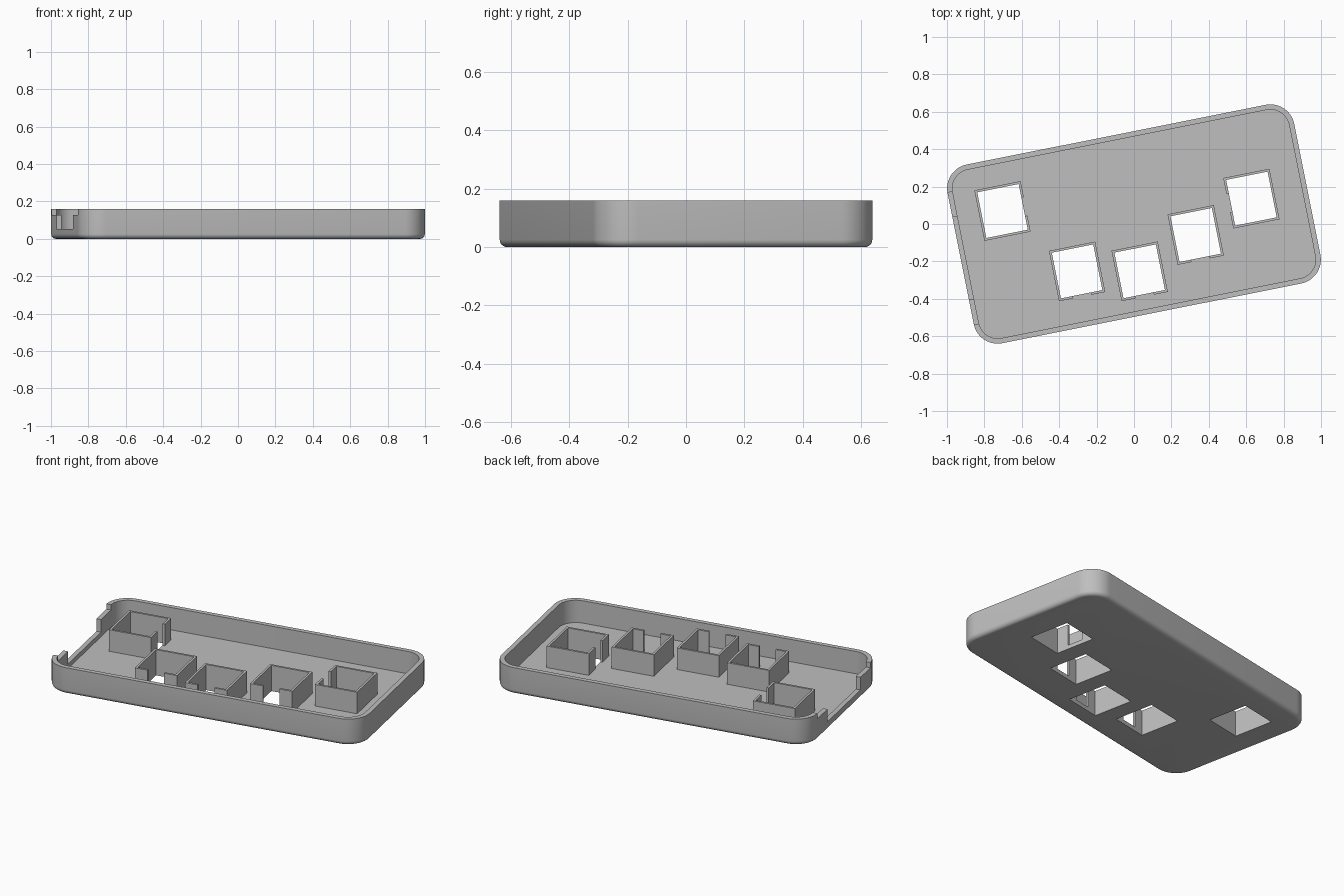
import bpy, bmesh, math
from mathutils import Matrix

if "Cube" in bpy.data.objects:
    bpy.data.objects.remove(bpy.data.objects["Cube"])

TILT = Matrix.Rotation(math.radians(11.3), 4, 'Z')   # whole tray is turned on the ground
HX, HY, R = 0.945, 0.487, 0.13                       # half sizes and corner radius
H, WALL, FLOOR, FILLET = 0.16, 0.028, 0.025, 0.025
BW, BH, BT, BTOP = 0.252, 0.275, 0.013, 0.155        # socket outer size, wall, top

grey = bpy.data.materials.new("plastic_grey")
grey.diffuse_color = (0.52, 0.52, 0.52, 1)
grey.use_nodes = True
grey.node_tree.nodes["Principled BSDF"].inputs["Base Color"].default_value = grey.diffuse_color


def finish(bm, name, tilt=True):
    bmesh.ops.recalc_face_normals(bm, faces=bm.faces)
    if tilt:
        bm.transform(TILT)
    me = bpy.data.meshes.new(name)
    bm.to_mesh(me)
    bm.free()
    me.materials.append(grey)
    ob = bpy.data.objects.new(name, me)
    bpy.context.collection.objects.link(ob)
    return ob


def add_box(bm, x0, x1, y0, y1, z0, z1):
    m = Matrix.Translation(((x0 + x1) / 2, (y0 + y1) / 2, (z0 + z1) / 2))
    m = m @ Matrix.Diagonal((x1 - x0, y1 - y0, z1 - z0, 1))
    bmesh.ops.create_cube(bm, size=1, matrix=m)


def ring(bm, inset, z, seg=12):
    """Rounded rectangle loop, shrunk by inset."""
    r, verts = R - inset, []
    for k, (sx, sy) in enumerate([(1, 1), (-1, 1), (-1, -1), (1, -1)]):
        for i in range(seg + 1):
            a = math.pi / 2 * (k + i / seg)
            verts.append(bm.verts.new((sx * (HX - R) + r * math.cos(a),
                                       sy * (HY - R) + r * math.sin(a), z)))
    return verts


# Tray: filleted bottom edge, outer wall, rim, inner wall and floor
bm = bmesh.new()
profile = []
for i in range(7):
    a = math.pi / 2 * i / 6
    profile.append((FILLET * (1 - math.sin(a)), FILLET * (1 - math.cos(a))))
profile += [(0, H), (WALL, H), (WALL, FLOOR)]
rings = [ring(bm, d, z) for d, z in profile]
for lo, hi in zip(rings, rings[1:]):
    for i in range(len(lo)):
        j = (i + 1) % len(lo)
        bm.faces.new((lo[i], lo[j], hi[j], hi[i]))
bm.faces.new(rings[0][::-1])
bm.faces.new(rings[-1])
tray = finish(bm, "tray")

# Sockets: centre and the side that holds the wire gap
sockets = [(-0.676, 0.206, "right"), (-0.348, -0.189, "front"), (-0.02, -0.254, "front"),
           (0.312, -0.122, "front"), (0.642, 0.01, "left")]

cutters = []
for cx, cy, _ in sockets:
    bm = bmesh.new()
    w, h = BW / 2 - BT, BH / 2 - BT
    add_box(bm, cx - w, cx + w, cy - h, cy + h, -0.1, 0.1)
    cutters.append(finish(bm, "hole_cutter"))
# Stepped notch in the left wall
for half, z in ((0.36, 0.128), (0.225, 0.052)):
    bm = bmesh.new()
    add_box(bm, -HX - 0.05, -HX + WALL + 0.02, -half, half, z, 0.3)
    cutters.append(finish(bm, "notch_cutter"))

for c in cutters:
    mod = tray.modifiers.new("cut", 'BOOLEAN')
    mod.operation, mod.solver, mod.object = 'DIFFERENCE', 'EXACT', c
bpy.context.view_layer.objects.active = tray
tray.select_set(True)
for mod in list(tray.modifiers):
    bpy.ops.object.modifier_apply(modifier=mod.name)
for c in cutters:
    bpy.data.objects.remove(c)
bpy.ops.object.shade_smooth_by_angle(angle=math.radians(30))

# Socket walls, with one side split in two around the gap
GAP = 0.05
for n, (cx, cy, side) in enumerate(sockets, 1):
    bm = bmesh.new()
    w, h = BW / 2, BH / 2
    for s, name in ((-1, "front"), (1, "back")):
        y0, y1 = sorted((cy + s * h, cy + s * (h - BT)))
        spans = [(-w, -GAP), (GAP, w)] if name == side else [(-w, w)]
        for a, b in spans:
            add_box(bm, cx + a, cx + b, y0, y1, FLOOR, BTOP)
    for s, name in ((-1, "left"), (1, "right")):
        x0, x1 = sorted((cx + s * w, cx + s * (w - BT)))
        e = h - BT
        spans = [(-e, -GAP), (GAP, e)] if name == side else [(-e, e)]
        for a, b in spans:
            add_box(bm, x0, x1, cy + a, cy + b, FLOOR, BTOP)
    finish(bm, f"socket_{n}")
